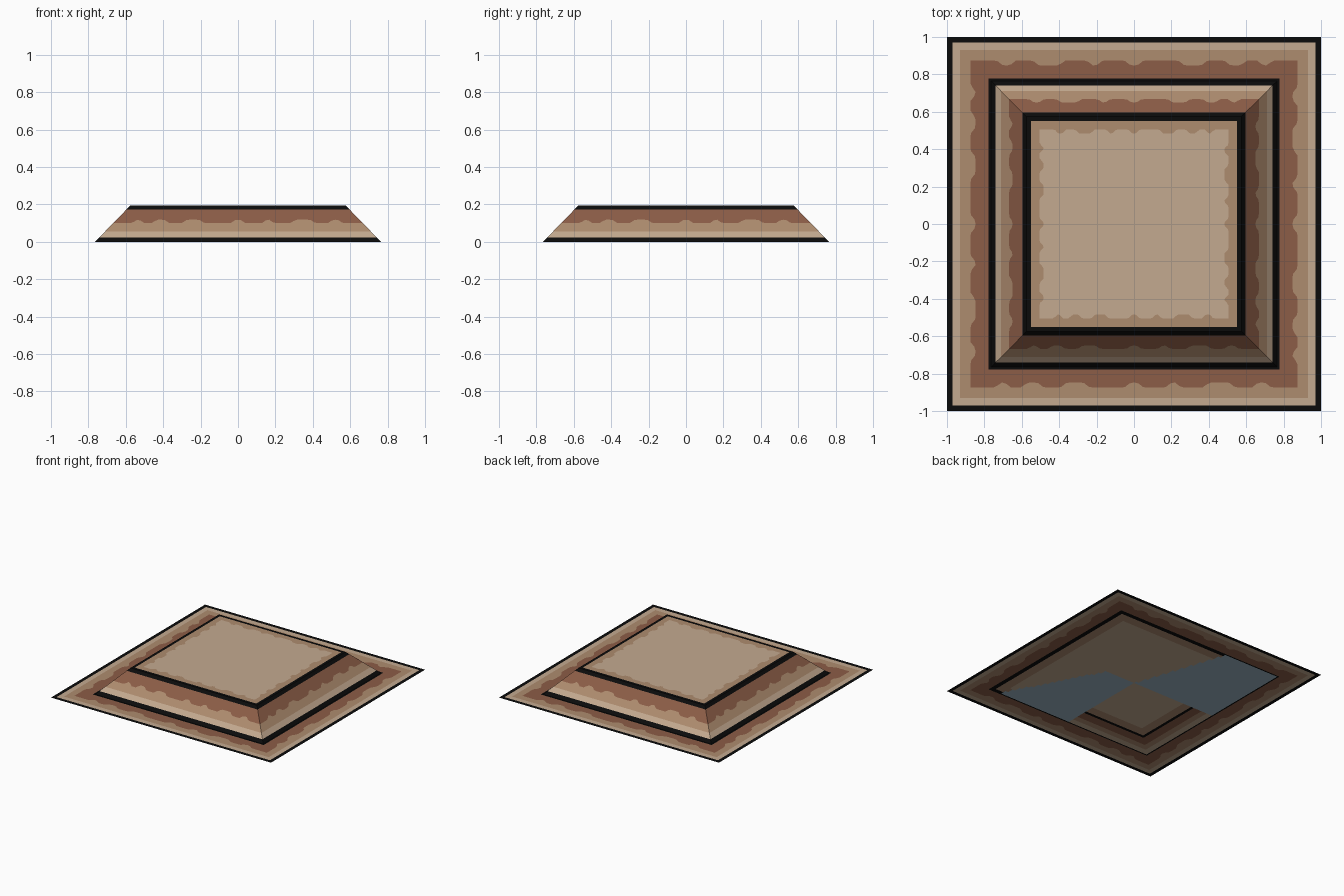
import bpy, bmesh
from mathutils import Vector

if "Cube" in bpy.data.objects:
    bpy.data.objects.remove(bpy.data.objects["Cube"])


def srgb(hexcode):
    out = []
    for i in (0, 2, 4):
        c = int(hexcode[i:i + 2], 16) / 255
        out.append(c / 12.92 if c <= 0.04045 else ((c + 0.055) / 1.055) ** 2.4)
    return (*out, 1.0)


BLACK, LIGHT, MID, BROWN, BLUE = range(5)
MATS = []
for name, code in (("black outline", "0b0b0b"), ("light sand", "c4aa90"),
                   ("mid tan", "ae8c6f"), ("red brown", "8c5d47"),
                   ("blue grey", "9ab4c3")):
    m = bpy.data.materials.new(name)
    m.diffuse_color = srgb(code)
    m.use_nodes = True
    m.node_tree.nodes["Principled BSDF"].inputs["Base Color"].default_value = m.diffuse_color
    MATS.append(m)

N = 72  # segments along each side of a square loop
BUMPS = ((-0.80, 0.05), (-0.62, 0.07), (-0.36, 0.09), (0.0, 0.06),
         (0.24, 0.05), (0.52, 0.10), (0.78, 0.06))


def wave(t):
    """Ragged painted edge: flat-topped bumps along a side, 0 at corners."""
    for c, w in BUMPS:
        d = abs(t - c)
        if d < w:
            return min(1.0, (w - d) / 0.04)
    return 0.0


def square_loop(bm, half, z, amp, slope):
    verts = []
    for d, s in (((0, -1), (1, 0)), ((1, 0), (0, 1)), ((0, 1), (-1, 0)), ((-1, 0), (0, -1))):
        for i in range(N):
            t = -1 + 2 * i / N
            off = amp * wave(t)
            h = half - off
            verts.append(bm.verts.new((d[0] * h + s[0] * t * half,
                                       d[1] * h + s[1] * t * half,
                                       z + off * slope)))
    return verts


def banded(name, loops, mats, slope=0.0, cap=None):
    """Concentric square bands; loops are (half size, height, wave depth)."""
    bm = bmesh.new()
    rings = [square_loop(bm, h, z, a, slope) for h, z, a in loops]
    for a, b, m in zip(rings, rings[1:], mats):
        n = len(a)
        for i in range(n):
            j = (i + 1) % n
            bm.faces.new((a[i], a[j], b[j], b[i])).material_index = m
    if cap is not None:
        bm.faces.new(rings[-1]).material_index = cap
    return finish(bm, name)


def finish(bm, name):
    me = bpy.data.meshes.new(name)
    bm.to_mesh(me)
    bm.free()
    for m in MATS:
        me.materials.append(m)
    ob = bpy.data.objects.new(name, me)
    bpy.context.collection.objects.link(ob)
    return ob


B, T, H = 0.765, 0.575, 0.195  # block base half, top half, height


def on_slope(z, amp=0.0):
    return (B + (T - B) * z / H, z, amp)


# flat skirt around the raised block
banded("skirt", [(1.0, 0, 0), (0.97, 0, 0), (0.93, 0, 0), (0.875, 0, 0.028),
                 (0.777, 0, 0), (B, 0, 0)],
       [BLACK, LIGHT, MID, BROWN, BLACK])

# sloping sides
banded("sloped_sides", [on_slope(0), on_slope(0.024), on_slope(0.056),
                        on_slope(0.100, 0.018), on_slope(0.174), on_slope(H)],
       [BLACK, LIGHT, MID, BROWN, BLACK], slope=H / (B - T))

# flat top
banded("top_panel", [(T, H, 0), (0.552, H, 0), (0.505, H, 0.022), (0.45, H, 0)],
       [BLACK, MID, LIGHT], cap=LIGHT)

# underside of the block, painted in quarters
bm = bmesh.new()
bmesh.ops.create_grid(bm, x_segments=60, y_segments=60, size=B)
for f in bm.faces:
    c = f.calc_center_median()
    x, y = c.x, c.y
    r = max(abs(x), abs(y))
    if (x > 0 > y and x < 0.27 - 0.53 * y) or (x < 0 < y and -x > 0.34 * y):
        m = BLUE
    elif x < 0 and y < 0:
        m = (BLACK if r > 0.755 else LIGHT if r > 0.71 else MID if r > 0.66 else
             BROWN if r > 0.597 else BLACK if r > 0.555 else MID if r > 0.49 else LIGHT)
    else:
        m = BLACK if r > 0.735 else MID if r > 0.66 else LIGHT
    f.material_index = m
bmesh.ops.reverse_faces(bm, faces=bm.faces[:])
finish(bm, "underside")
